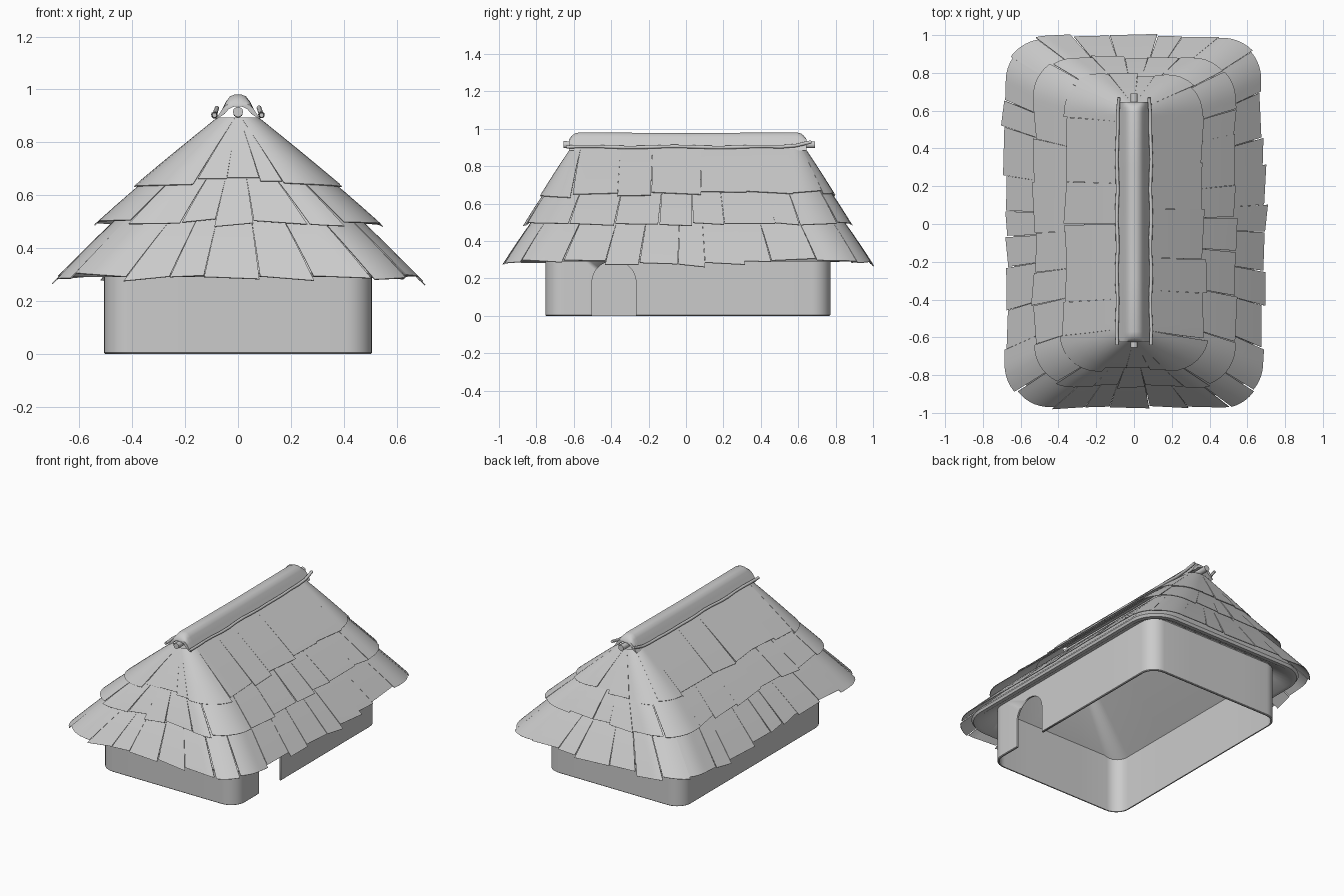
import bpy, bmesh, math, random
from mathutils import Vector

if "Cube" in bpy.data.objects:
    bpy.data.objects.remove(bpy.data.objects["Cube"])

random.seed(11)
CY = 0.01  # the hut body sits slightly towards the back


def finish(name, bm, angle=35, thick=0.0):
    bmesh.ops.recalc_face_normals(bm, faces=bm.faces)
    me = bpy.data.meshes.new(name)
    bm.to_mesh(me)
    bm.free()
    ob = bpy.data.objects.new(name, me)
    bpy.context.collection.objects.link(ob)
    bpy.ops.object.select_all(action='DESELECT')
    bpy.context.view_layer.objects.active = ob
    ob.select_set(True)
    if thick:
        m = ob.modifiers.new("thickness", 'SOLIDIFY')
        m.thickness, m.offset = thick, 0
        bpy.ops.object.modifier_apply(modifier="thickness")
    bpy.ops.object.shade_smooth_by_angle(angle=math.radians(angle))
    return ob


WEIGHTS = [0.98, 0.3, 1.54, 0.3] * 2
TOTAL = sum(WEIGHTS)


def rim(u, ring):
    """Point at fraction u around a rounded rectangle (hx, hy, radius, z)."""
    hx, hy, r, z = ring
    a, b = hx - r, hy - r
    corners = [(a, -b), (a, b), (-a, b), (-a, -b)]
    d = (u % 1.0) * TOTAL
    i = 0
    while i < 7 and d > WEIGHTS[i]:
        d -= WEIGHTS[i]
        i += 1
    t, k = d / WEIGHTS[i], i // 2
    c1 = Vector(corners[k])
    ang = math.radians(-90 + 90 * k)
    if i % 2 == 0:
        p = Vector(corners[k - 1]).lerp(c1, t)
    else:
        ang += t * math.pi / 2
        p = c1
    return Vector((p.x + r * math.cos(ang), CY + p.y + r * math.sin(ang), z))


def ring_params(side=4, corner=8):
    us, acc = [], 0.0
    for i, w in enumerate(WEIGHTS):
        n = corner if i % 2 else side
        us += [(acc + w * j / n) / TOTAL for j in range(n)]
        acc += w
    return us


def loft(bm, loops, closed=True, cap=False):
    rows = [[bm.verts.new(p) for p in lp] for lp in loops]
    n = len(rows[0])
    for a, b in zip(rows, rows[1:]):
        for i in range(n if closed else n - 1):
            j = (i + 1) % n
            bm.faces.new((a[i], a[j], b[j], b[i]))
    if cap:
        bm.faces.new(rows[0])
        bm.faces.new(rows[-1])
    return rows


US = ring_params()

# Wall: thin closed ring with a doorway cut in the right side
bm = bmesh.new()
section = [(0.507, 0.762, 0.10, 0.004), (0.507, 0.762, 0.10, 0.39),
           (0.495, 0.750, 0.09, 0.39), (0.495, 0.750, 0.09, 0.0),
           (0.503, 0.758, 0.10, 0.0), (0.507, 0.762, 0.10, 0.004)]
loft(bm, [[rim(u, s) for u in US] for s in section])
bmesh.ops.remove_doubles(bm, verts=bm.verts, dist=1e-5)
wall = finish("wall", bm)

bm = bmesh.new()
dc, dr, dz = -0.385, 0.118, 0.177
arch = [(dc - dr, -0.1), (dc + dr, -0.1)]
arch += [(dc + dr * math.cos(math.pi * k / 16), dz + dr * math.sin(math.pi * k / 16)) for k in range(17)]
loft(bm, [[(x, y, z) for y, z in arch] for x in (0.4, 0.6)], cap=True)
cutter = finish("door_cutter", bm)
cutter.hide_render = True
mod = wall.modifiers.new("doorway", 'BOOLEAN')
mod.object, mod.operation, mod.solver = cutter, 'DIFFERENCE', 'EXACT'
bpy.context.view_layer.objects.active = wall
bpy.ops.object.modifier_apply(modifier="doorway")
bpy.data.objects.remove(cutter, do_unlink=True)

# Roof base: hollow thick shell under the thatch
bm = bmesh.new()
section = [(0.06, 0.62, 0.05, 0.87), (0.33, 0.755, 0.17, 0.62), (0.62, 0.905, 0.19, 0.325),
           (0.632, 0.915, 0.19, 0.305), (0.625, 0.905, 0.19, 0.29), (0.60, 0.88, 0.18, 0.29),
           (0.495, 0.755, 0.10, 0.365), (0.04, 0.58, 0.035, 0.80)]
loft(bm, [[rim(u, s) for u in US] for s in section], cap=True)
finish("roof_base", bm, 40)


# Thatch: three overlapping rows of irregular panels
def thatch(name, top, bottom, count, bulge, phase):
    bm = bmesh.new()
    cuts = [(i + phase + random.uniform(-0.27, 0.27)) / count for i in range(count)]
    cuts.append(cuts[0] + 1)
    level = 0.0
    for u0, u1 in zip(cuts, cuts[1:]):
        # bottom edges drift from panel to panel so some steps stay small
        level = 0.4 * level + random.uniform(-0.05, 0.05)
        skew = random.uniform(-0.06, 0.06)
        lift = random.uniform(0.0, 0.007)
        g0, g1 = random.uniform(-0.0003, 0.001), random.uniform(-0.0003, 0.001)
        loops = []
        for j in range(5):
            row = []
            for i in range(9):
                f = i / 8
                s = j / 4 * (1 + level + skew * (f - 0.5))
                ring = [a + (b - a) * s for a, b in zip(top, bottom)]
                out = bulge * math.sin(math.pi * min(s, 1)) + lift * s
                ring[0] += out
                ring[1] += out
                a, b = u0 + g0 * s, u1 - g1 * s
                row.append(rim(a + (b - a) * f, ring))
            loops.append(row)
        loft(bm, loops, closed=False)
    finish(name, bm, 35, 0.004)


thatch("thatch_upper", (0.078, 0.628, 0.065, 0.892), (0.367, 0.778, 0.19, 0.65), 21, 0.002, 0.2)
thatch("thatch_middle", (0.26, 0.715, 0.15, 0.73), (0.528, 0.865, 0.21, 0.495), 26, 0.004, 0.6)
thatch("thatch_lower", (0.38, 0.775, 0.17, 0.585), (0.683, 0.978, 0.22, 0.283), 32, 0.004, 0.0)

# Ridge cap: arched saddle with a hollow for the ridge pole
bm = bmesh.new()
outer = [(-0.085, 0.885), (-0.06, 0.925), (-0.045, 0.955), (-0.03, 0.974), (-0.012, 0.981),
         (0.012, 0.981), (0.03, 0.974), (0.045, 0.955), (0.06, 0.925), (0.085, 0.885)]
inner = [(0.05, 0.908), (0.035, 0.926), (0.015, 0.935), (-0.015, 0.935), (-0.035, 0.926), (-0.05, 0.908)]
stations = [(-0.625, 0.1), (-0.61, 0.55), (-0.595, 0.85), (-0.57, 1), (-0.3, 0.95), (0, 0.9), (0.3, 0.95),
            (0.59, 1), (0.615, 0.85), (0.63, 0.55), (0.645, 0.1)]
loops = []
for y, k in stations:
    lp = [(x, y, z if z < 0.94 else 0.94 + (z - 0.94) * k) for x, z in outer]
    loops.append(lp + [(x, y, z) for x, z in inner])
loft(bm, loops, cap=True)
finish("ridge_cap", bm, 45)


# Poles: one through the ridge, one wavy rod on each side of it
def pole(name, pts, radius):
    cu = bpy.data.curves.new(name, 'CURVE')
    cu.dimensions = '3D'
    cu.bevel_depth, cu.bevel_resolution, cu.use_fill_caps = radius, 3, True
    sp = cu.splines.new('POLY')
    sp.points.add(len(pts) - 1)
    for p, q in zip(sp.points, pts):
        p.co = (*q, 1)
        p.radius = random.uniform(0.9, 1.1)
    ob = bpy.data.objects.new(name, cu)
    bpy.context.collection.objects.link(ob)


pole("ridge_pole", [(0, -0.655, 0.915), (0, 0, 0.912), (0, 0.69, 0.915)], 0.019)
for side, label in ((-1, "left"), (1, "right")):
    pts = []
    for k in range(17):
        y = -0.64 + 1.31 * k / 16
        end = max(0, y - 0.55) * 0.25
        x = 0.089 + 0.003 * math.sin(k * 1.7) - end * 0.4
        pts.append((side * x, y, 0.903 + 0.003 * math.sin(k * 1.1) + end))
    pole("ridge_rod_" + label, pts, 0.009)
